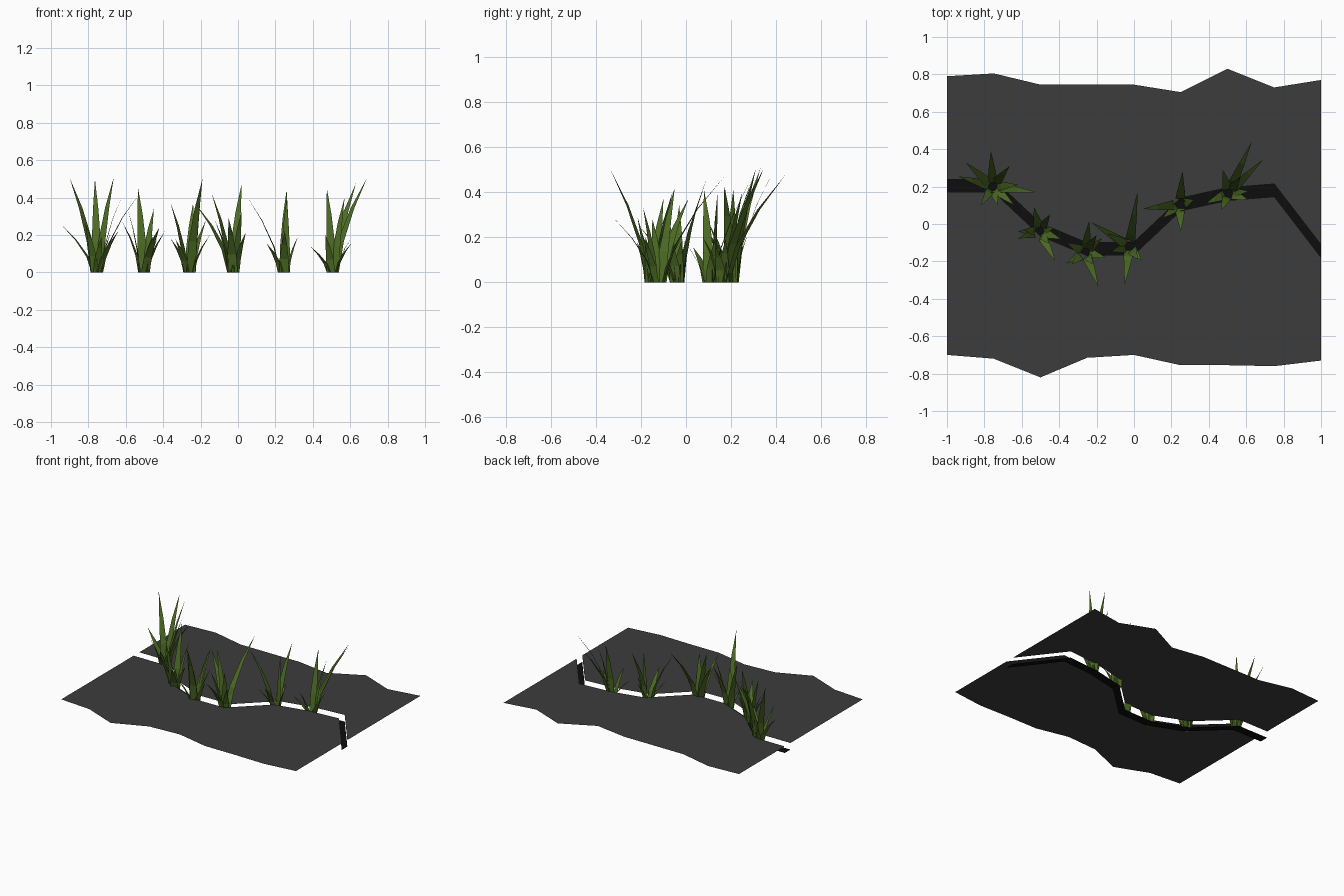
import bpy, math, random
from mathutils import Vector

if "Cube" in bpy.data.objects:
    bpy.data.objects.remove(bpy.data.objects["Cube"])

random.seed(4)


def material(name, rgb):
    m = bpy.data.materials.new(name)
    m.diffuse_color = (*rgb, 1)
    m.use_nodes = True
    m.node_tree.nodes["Principled BSDF"].inputs["Base Color"].default_value = m.diffuse_color
    return m


ASPHALT = material("asphalt grey", (0.046, 0.046, 0.046))
SOIL = material("crack black", (0.004, 0.004, 0.004))
GRASS = material("grass green", (0.075, 0.150, 0.018))


def add_mesh(name, verts, faces, mat):
    me = bpy.data.meshes.new(name)
    me.from_pydata(verts, [], faces)
    me.materials.append(mat)
    ob = bpy.data.objects.new(name, me)
    bpy.context.collection.objects.link(ob)
    return ob


def strip(name, low, high, z, mat):
    """Flat sheet between two edge lines sampled every 0.25 in x."""
    n = len(low)
    xs = [-1 + 2 * i / (n - 1) for i in range(n)]
    verts = [(x, y, z) for x, y in zip(xs, low)] + [(x, y, z) for x, y in zip(xs, high)]
    faces = [(i, i + 1, n + i + 1, n + i) for i in range(n - 1)]
    return add_mesh(name, verts, faces, mat)


# Broken road surface: two sheets either side of a crack, dark floor below
crack = [0.205, 0.205, -0.03, -0.135, -0.13, 0.105, 0.16, 0.18, -0.145]
back = [0.79, 0.805, 0.745, 0.745, 0.745, 0.705, 0.83, 0.73, 0.77]
front = [-0.70, -0.72, -0.82, -0.715, -0.70, -0.755, -0.755, -0.76, -0.73]
near = [y - 0.034 for y in crack]
far = [y + 0.034 for y in crack]
TOP = 0.05
strip("road_front", front, near, TOP, ASPHALT)
strip("road_back", far, back, TOP, ASPHALT)
strip("crack_floor", near, far, 0.0, SOIL)


# Grass: each blade is a tapering strip that bends outward to its tip
def blade(verts, faces, root, tip, width):
    root, tip = Vector(root), Vector(tip)
    lean = Vector((tip.x - root.x, tip.y - root.y, 0))
    side = Vector((-lean.y, lean.x, 0))
    side = side.normalized() if side.length > 1e-4 else Vector((1, 0, 0))
    start = len(verts)
    for t, w in ((0, 1.0), (0.33, 0.92), (0.68, 0.55)):
        p = root + lean * t ** 1.6
        p.z = tip.z * t
        verts += [p - side * w * width / 2, p + side * w * width / 2]
    verts.append(tip)
    for k in (0, 2):
        a = start + k
        faces.append((a, a + 1, a + 3, a + 2))
    faces.append((start + 4, start + 5, start + 6))


def tuft(name, x, y, tips, shorts):
    verts, faces = [], []
    for tip in tips:
        d = Vector((tip[0] - x, tip[1] - y, 0))
        d = d.normalized() * 0.022
        blade(verts, faces, (x + d.x, y + d.y, 0), tip, 0.052)
    for i in range(shorts):                       # short filler blades
        a = 2 * math.pi * (i + random.uniform(0, 0.7)) / shorts
        r, h = random.uniform(0.07, 0.13), random.uniform(0.15, 0.3)
        c, s = math.cos(a), math.sin(a)
        blade(verts, faces, (x + 0.022 * c, y + 0.022 * s, 0),
              (x + r * c, y + r * s, h), 0.048)
    add_mesh(name, verts, faces, GRASS)


tuft("grass_tuft_1", -0.755, 0.20,
     [(-0.90, 0.33, 0.505), (-0.765, 0.39, 0.50), (-0.665, 0.31, 0.505),
      (-0.94, 0.255, 0.25), (-0.52, 0.17, 0.43), (-0.62, 0.21, 0.41),
      (-0.64, 0.10, 0.22)], 4)
tuft("grass_tuft_2", -0.505, -0.04,
     [(-0.535, 0.09, 0.455), (-0.59, -0.03, 0.34), (-0.45, 0.05, 0.34),
      (-0.39, -0.08, 0.22), (-0.42, -0.20, 0.24), (-0.62, -0.04, 0.20)], 3)
tuft("grass_tuft_3", -0.26, -0.15,
     [(-0.19, -0.335, 0.50), (-0.24, 0.015, 0.37), (-0.36, -0.10, 0.37),
      (-0.36, -0.21, 0.18), (-0.15, -0.18, 0.20), (-0.20, -0.06, 0.40)], 4)
tuft("grass_tuft_4", -0.025, -0.12,
     [(0.02, 0.175, 0.475), (-0.23, 0.01, 0.37), (-0.14, -0.05, 0.42),
      (-0.05, -0.325, 0.29), (0.02, -0.19, 0.33)], 3)
tuft("grass_tuft_5", 0.245, 0.105,
     [(0.26, 0.28, 0.44), (0.045, 0.08, 0.41), (0.25, -0.04, 0.22),
      (0.32, 0.13, 0.19), (0.26, 0.14, 0.40)], 2)
tuft("grass_tuft_6", 0.505, 0.165,
     [(0.63, 0.44, 0.475), (0.69, 0.345, 0.505), (0.475, 0.29, 0.45),
      (0.385, 0.11, 0.14), (0.61, 0.13, 0.16), (0.57, 0.25, 0.40)], 2)
